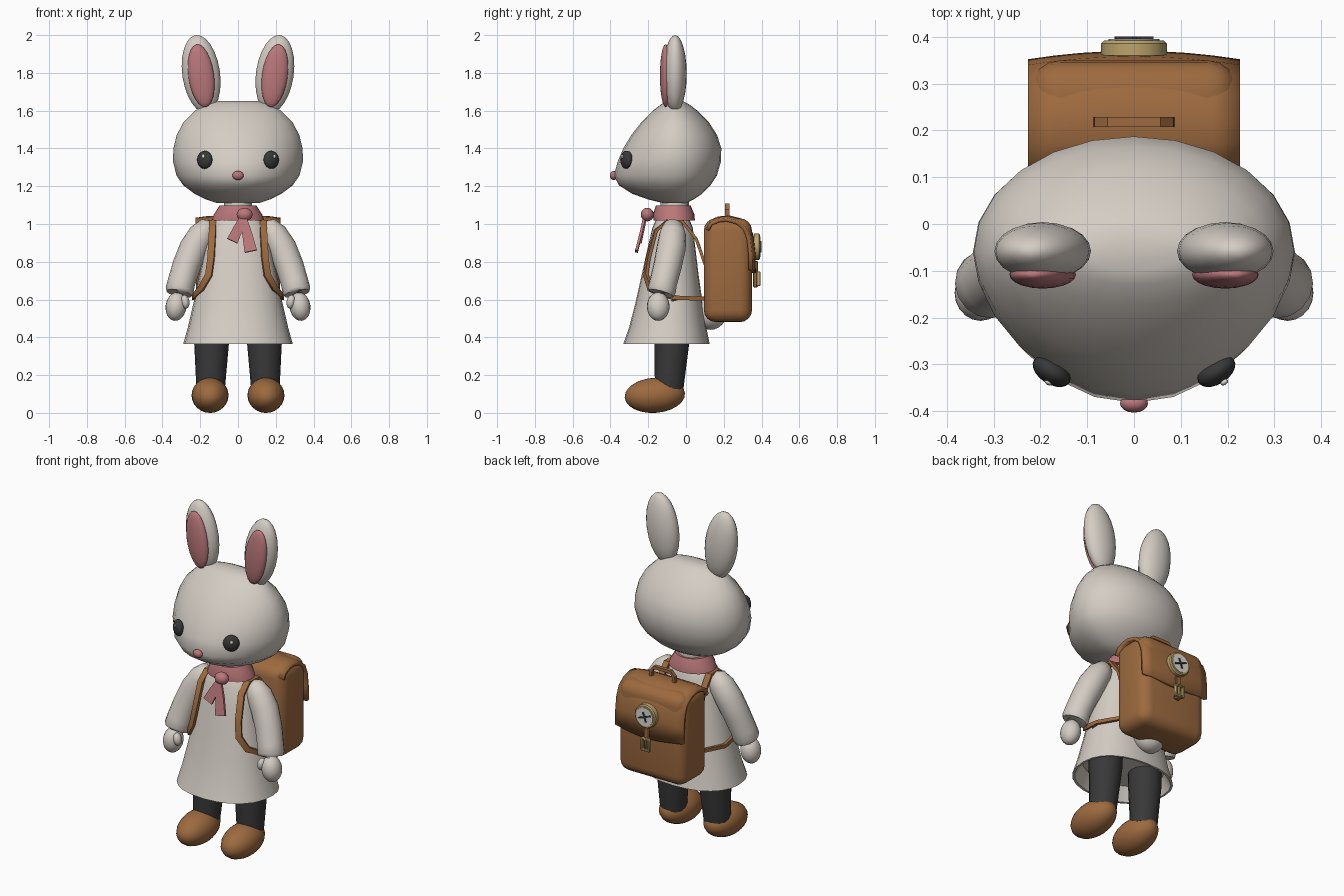
import bpy, bmesh, math
from mathutils import Vector, Matrix


def material(name, rgb):
    m = bpy.data.materials.new(name)
    m.diffuse_color = (*rgb, 1)
    return m


CREAM = material("warm_cream", (0.66, 0.61, 0.555))
PINK = material("dusty_pink", (0.49, 0.185, 0.195))
BROWN = material("leather_brown", (0.34, 0.145, 0.05))
DARK = material("charcoal", (0.04, 0.04, 0.042))
BRASS = material("brass", (0.50, 0.37, 0.15))
WHITE = material("dial_white", (0.72, 0.70, 0.65))


def finish(name, bm, mat, angle=40):
    bmesh.ops.recalc_face_normals(bm, faces=bm.faces[:])
    me = bpy.data.meshes.new(name)
    bm.to_mesh(me)
    bm.free()
    me.materials.append(mat)
    me.polygons.foreach_set("use_smooth", [True] * len(me.polygons))
    me.set_sharp_from_angle(angle=math.radians(angle))
    ob = bpy.data.objects.new(name, me)
    bpy.context.collection.objects.link(ob)
    return ob


def skin(name, rings, mat, angle=40, caps=True):
    """Join rings of equal length into a closed tube."""
    bm = bmesh.new()
    vs = [[bm.verts.new(p) for p in r] for r in rings]
    n = len(vs[0])
    for a, b in zip(vs, vs[1:]):
        for i in range(n):
            bm.faces.new((a[i], a[(i + 1) % n], b[(i + 1) % n], b[i]))
    if caps:
        bm.faces.new(vs[0])
        bm.faces.new(vs[-1])
    return finish(name, bm, mat, angle)


def loft(name, rows, mat, cy, n=24, front_pow=1.0, side_pow=1.0, **kw):
    """Rows of (z, half width, front y, back y)."""
    rings = []
    for z, w, yf, yb in rows:
        ring = []
        for i in range(n):
            a = 2 * math.pi * i / n
            c, s = math.cos(a), math.sin(a)
            x = w * math.copysign(abs(c) ** side_pow, c)
            t = abs(s) ** (front_pow if s < 0 else side_pow)
            ring.append((x, cy + t * ((yf - cy) if s < 0 else (yb - cy)), z))
        rings.append(ring)
    return skin(name, rings, mat, **kw)


def ball(name, loc, r, mat, rot=(0, 0, 0), seg=20, rings=12):
    bm = bmesh.new()
    bmesh.ops.create_uvsphere(bm, u_segments=seg, v_segments=rings, radius=1)
    R = Matrix.Identity(4)
    for ang, ax in zip(rot, "XYZ"):
        R = Matrix.Rotation(math.radians(ang), 4, ax) @ R
    bm.transform(Matrix.Translation(loc) @ R @ Matrix.Diagonal((*r, 1)))
    return finish(name, bm, mat)


def tube(name, pts, radii, mat, n=16, angle=50):
    pts = [Vector(p) for p in pts]
    rings = []
    for i, p in enumerate(pts):
        t = (pts[min(i + 1, len(pts) - 1)] - pts[max(i - 1, 0)]).normalized()
        u = t.cross(Vector((0, 1, 0)) if abs(t.y) < 0.9 else Vector((1, 0, 0))).normalized()
        v = t.cross(u)
        rings.append([p + radii[i] * (math.cos(2 * math.pi * k / n) * u + math.sin(2 * math.pi * k / n) * v)
                      for k in range(n)])
    return skin(name, rings, mat, angle)


def ribbon(name, pts, widths, normals, thick, mat):
    pts = [Vector(p) for p in pts]
    rings = []
    for i, p in enumerate(pts):
        t = (pts[min(i + 1, len(pts) - 1)] - pts[max(i - 1, 0)]).normalized()
        s = t.cross(Vector(normals[i])).normalized()
        o = s.cross(t) * thick / 2
        s = s * widths[i] / 2
        rings.append([p - s - o, p + s - o, p + s + o, p - s + o])
    return skin(name, rings, mat, 35)


def box(name, loc, size, mat, bevel=0.0, rot_y=0, seg=4):
    bm = bmesh.new()
    bmesh.ops.create_cube(bm, size=1)
    bm.transform(Matrix.Diagonal((*size, 1)))
    if bevel:
        bmesh.ops.bevel(bm, geom=bm.edges[:], offset=bevel, segments=seg, profile=0.5, affect='EDGES')
    bm.transform(Matrix.Translation(loc) @ Matrix.Rotation(math.radians(rot_y), 4, 'Y'))
    return finish(name, bm, mat)


# Head, neck and nose
loft("head", [(1.11, 0.11, -0.12, 0.0), (1.13, 0.17, -0.2, 0.04), (1.16, 0.23, -0.285, 0.085),
              (1.205, 0.29, -0.355, 0.13), (1.255, 0.325, -0.382, 0.163), (1.33, 0.344, -0.362, 0.185),
              (1.40, 0.342, -0.332, 0.187), (1.47, 0.325, -0.29, 0.165), (1.54, 0.288, -0.235, 0.12),
              (1.60, 0.228, -0.175, 0.06), (1.635, 0.17, -0.13, 0.015), (1.65, 0.11, -0.1, -0.015)],
     CREAM, -0.06, front_pow=1.15, angle=60)
tube("neck", [(0, -0.06, 1.0), (0, -0.06, 1.13)], [0.075, 0.075], CREAM)
ball("nose", (0, -0.383, 1.257), (0.03, 0.02, 0.024), PINK, seg=16, rings=10)

# Coat, hollow at the hem
loft("coat", [(0.44, 0.24, -0.27, 0.08), (0.365, 0.278, -0.318, 0.113), (0.365, 0.29, -0.332, 0.125),
              (0.45, 0.266, -0.302, 0.108), (0.58, 0.236, -0.268, 0.088), (0.72, 0.207, -0.237, 0.068),
              (0.87, 0.176, -0.204, 0.05), (0.98, 0.148, -0.178, 0.036), (1.02, 0.115, -0.16, 0.02)],
     CREAM, -0.085, front_pow=0.88, side_pow=0.9)
ball("tail", (0, 0.13, 0.53), (0.09, 0.085, 0.09), CREAM)

# Scarf with knot and two hanging ends
loft("scarf", [(1.018, 0.14, -0.172, 0.047), (1.05, 0.128, -0.175, 0.045), (1.097, 0.098, -0.16, 0.025)],
     PINK, -0.065)
ball("scarf_knot", (0.035, -0.205, 1.05), (0.042, 0.034, 0.036), PINK, seg=16, rings=10)
F = (0, -1, 0)
ribbon("scarf_end_short", [(0.025, -0.215, 1.035), (0.0, -0.228, 0.975), (-0.03, -0.242, 0.91)],
       [0.03, 0.05, 0.06], [F] * 3, 0.014, PINK)
ribbon("scarf_end_long", [(0.03, -0.22, 1.035), (0.048, -0.238, 0.95), (0.068, -0.262, 0.855)],
       [0.03, 0.052, 0.066], [F] * 3, 0.014, PINK)

for s, side in ((1, "left"), (-1, "right")):
    # Ears
    ball(side + "_ear", (s * 0.195, -0.058, 1.795), (0.1, 0.062, 0.207), CREAM, (0, s * 8, 0))
    ball(side + "_inner_ear", (s * 0.195, -0.108, 1.785), (0.068, 0.03, 0.168), PINK, (0, s * 8, 0))
    # Eyes with highlights
    ball(side + "_eye", (s * 0.176, -0.315, 1.34), (0.045, 0.027, 0.048), DARK, (0, 0, s * 33))
    ball(side + "_eye_glint", (s * 0.176 + s * 0.012 + 0.005, -0.338, 1.358), (0.009, 0.006, 0.011), WHITE,
         (0, 0, s * 33), 10, 6)
    # Sleeves, hands and thumbs
    tube(side + "_sleeve",
         [(s * x, y, z) for x, y, z in ((0.13, -0.065, 1.0), (0.155, -0.068, 0.985), (0.19, -0.07, 0.945),
                                        (0.232, -0.078, 0.875), (0.272, -0.097, 0.78), (0.3, -0.12, 0.69),
                                        (0.309, -0.128, 0.65), (0.312, -0.132, 0.632), (0.312, -0.132, 0.636))],
         [0.02, 0.055, 0.071, 0.077, 0.075, 0.073, 0.075, 0.068, 0.045], CREAM)
    ball(side + "_hand", (s * 0.328, -0.147, 0.563), (0.055, 0.06, 0.076), CREAM, (0, -s * 8, 0))
    ball(side + "_thumb", (s * 0.28, -0.175, 0.588), (0.023, 0.026, 0.037), CREAM, (0, s * 10, 0), 12, 8)
    # Legs and shoes
    tube(side + "_leg", [(s * 0.14, -0.075, 0.6), (s * 0.14, -0.075, 0.37), (s * 0.145, -0.09, 0.12)],
         [0.093, 0.092, 0.075], DARK)
    shoe = ball(side + "_shoe", (s * 0.148, -0.165, 0.093), (0.098, 0.16, 0.093), BROWN, (4, 0, 0))
    for v in shoe.data.vertices:
        v.co.z = max(v.co.z, 0.0)
    # Backpack straps wrapping shoulder, chest and waist
    ribbon(side + "_shoulder_strap",
           [(s * x, y, z) for x, y, z in ((0.15, 0.11, 0.76), (0.145, 0.055, 0.92), (0.14, -0.02, 1.015),
                                          (0.135, -0.1, 1.015), (0.135, -0.16, 0.965), (0.143, -0.2, 0.82),
                                          (0.155, -0.213, 0.73), (0.195, -0.19, 0.66), (0.23, -0.12, 0.62),
                                          (0.237, -0.03, 0.608), (0.16, 0.11, 0.605))],
           [0.036] * 7 + [0.034, 0.028, 0.022, 0.02],
           [(0, 1, 0.4), (0, 1, 0.8), (0, 0.3, 1), (0, -0.4, 1), (s * 0.2, -1, 0.5), (s * 0.3, -1, 0.1),
            (s * 0.4, -1, 0), (s * 0.8, -1, 0), (s, -0.3, 0), (s, 0.1, 0), (s, 0.6, 0)], 0.016, BROWN)

# Backpack body
box("backpack", (0, 0.222, 0.755), (0.445, 0.255, 0.55), BROWN, 0.065)

# Flap draped over the top and back
prof = [(0.105, 0.985), (0.125, 1.02), (0.17, 1.04), (0.23, 1.045), (0.29, 1.03), (0.335, 0.995),
        (0.358, 0.94), (0.368, 0.86), (0.37, 0.77)]
bm = bmesh.new()
cols = []
for k in range(9):
    u = k / 4 - 1
    cols.append([bm.verts.new((0.226 * u, y - 0.018 * u * u * (y > 0.2),
                               z - 0.012 * u ** 4 - (0.03 * (1 - u * u) if z < 0.8 else 0))) for y, z in prof])
for a, b in zip(cols, cols[1:]):
    for i in range(len(prof) - 1):
        bm.faces.new((a[i], b[i], b[i + 1], a[i + 1]))
flap = finish("backpack_flap", bm, BROWN, 50)
flap_thickness = flap.modifiers.new("thickness", 'SOLIDIFY')
flap_thickness.thickness = 0.02
flap_thickness.offset = -1 if flap.data.polygons[3].normal.z > 0 else 1

# Carry handle
ribbon("backpack_handle", [(-0.078, 0.218, 1.03), (-0.076, 0.218, 1.075), (-0.055, 0.218, 1.1),
                           (0.055, 0.218, 1.1), (0.076, 0.218, 1.075), (0.078, 0.218, 1.03)],
       [0.022] * 6, [(-1, 0, 0), (-1, 0, 0.4), (-0.4, 0, 1), (0.4, 0, 1), (1, 0, 0.4), (1, 0, 0)], 0.018, BROWN)

# Compass badge
tube("compass_rim", [(0, 0.36, 0.88), (0, 0.386, 0.88), (0, 0.392, 0.88), (0, 0.392, 0.88)],
     [0.07, 0.07, 0.064, 0.05], BRASS, 24, 30)
tube("compass_dial", [(0, 0.38, 0.88), (0, 0.395, 0.88)], [0.055, 0.055], WHITE, 24)
box("compass_needle", (0, 0.397, 0.88), (0.085, 0.006, 0.009), DARK, rot_y=20)
box("compass_cross_needle", (0, 0.397, 0.88), (0.009, 0.006, 0.06), DARK, rot_y=20)

# Clasp strap and square buckle
box("clasp_strap", (0, 0.368, 0.735), (0.032, 0.024, 0.14), BROWN, 0.004, seg=1)
for name, x, z, w, h in (("top", 0, 0.742, 0.06, 0.012), ("bottom", 0, 0.678, 0.06, 0.012),
                         ("left", -0.025, 0.71, 0.012, 0.07), ("right", 0.025, 0.71, 0.012, 0.07),
                         ("pin", 0, 0.71, 0.008, 0.06)):
    box("buckle_" + name, (x, 0.383, z), (w, 0.022, h), BRASS, 0.003, seg=1)
